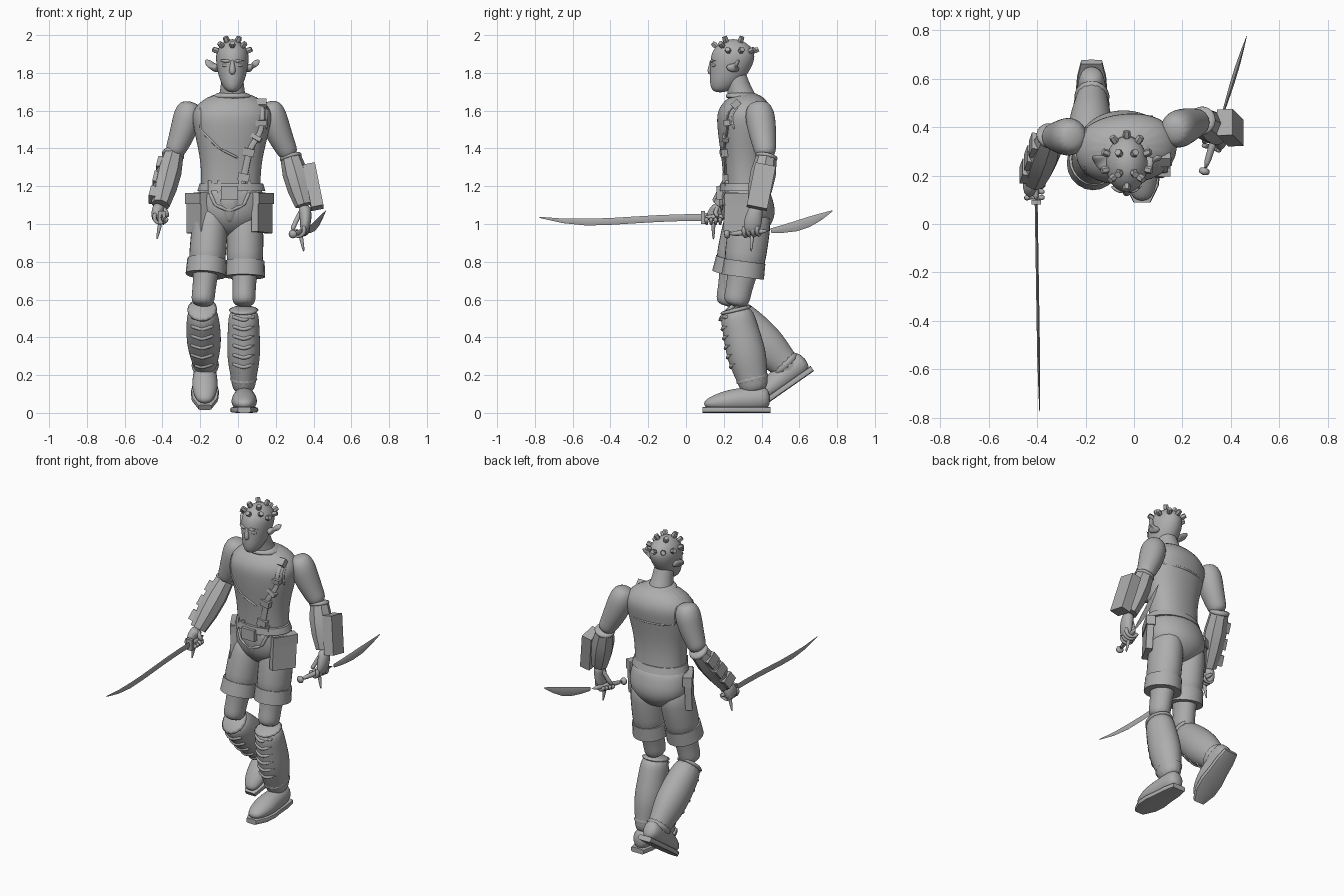
import bpy, bmesh, math
from mathutils import Vector, Matrix
from mathutils.bvhtree import BVHTree

cube = bpy.data.objects.get("Cube")
if cube:
    bpy.data.objects.remove(cube, do_unlink=True)

X, Y, Z = Vector((1, 0, 0)), Vector((0, 1, 0)), Vector((0, 0, 1))
colour = (.42, .42, .42, 1)
grey = bpy.data.materials.new("plain_grey")
grey.use_nodes = True
grey.diffuse_color = colour
grey.node_tree.nodes["Principled BSDF"].inputs["Base Color"].default_value = colour


def loft(name, centres, sizes, n=14, level=2, flat=False, side=X, square=1, phase=0):
    """Skin a closed shape through rings; sizes are (side radius, other radius)."""
    bm = bmesh.new()
    loops = []
    for i, (centre, (wide, deep)) in enumerate(zip(centres, sizes)):
        along = Z if flat else centres[min(i + 1, len(centres) - 1)] - centres[max(i - 1, 0)]
        along = along.normalized()
        ref = Y if abs(along.dot(side)) > .8 else side
        u = (ref - along * ref.dot(along)).normalized()
        v = along.cross(u)
        loop = []
        for k in range(n):
            angle = math.tau * k / n + phase
            c, s = (math.copysign(abs(f(angle)) ** square, f(angle)) for f in (math.cos, math.sin))
            loop.append(bm.verts.new(centre + u * c * wide + v * s * deep))
        loops.append(loop)
    for a, b in zip(loops, loops[1:]):
        for k in range(n):
            bm.faces.new((a[k], a[k - 1], b[k - 1], b[k]))
    bm.faces.new(loops[0])
    bm.faces.new(loops[-1])
    bmesh.ops.recalc_face_normals(bm, faces=bm.faces)
    mesh = bpy.data.meshes.new(name)
    bm.to_mesh(mesh)
    bm.free()
    mesh.materials.append(grey)
    mesh.shade_smooth()
    obj = bpy.data.objects.new(name, mesh)
    bpy.context.collection.objects.link(obj)
    if level:
        sub = obj.modifiers.new("smooth", 'SUBSURF')
        sub.levels = sub.render_levels = level
    else:
        mesh.set_sharp_from_angle(angle=math.radians(40))
    return obj


def between(a, b, t):
    return Vector(a).lerp(Vector(b), t)


def shape(name, start, end, radii, ratio=(1, 1), depth=None, bend=(0, 0, 0), skew=1, **options):
    """Evenly spaced rings from start to end, bowed sideways by bend."""
    centres, sizes = [], []
    for i, radius in enumerate(radii):
        t = i / (len(radii) - 1)
        centres.append(between(start, end, t) + Vector(bend) * math.sin(math.pi * t ** skew))
        sizes.append((radius, depth or radius * (ratio[0] + (ratio[1] - ratio[0]) * t)))
    return loft(name, centres, sizes, **options)


def block(name, start, end, wide, deep, side=X):
    root = math.sqrt(2)
    return shape(name, start, end, [wide / root] * 2, depth=deep / root,
                 n=4, level=0, side=side, phase=math.pi / 4)


def tube(name, points, radius, deep=None):
    return loft(name, [Vector(p) for p in points], [(radius, deep or radius)] * len(points), n=8, level=1)


def on_surface(obj, corners, front=True, steps=5):
    """Drop an (x, z) line onto the front or back of a part."""
    bpy.context.view_layer.update()
    tree = BVHTree.FromObject(obj, bpy.context.evaluated_depsgraph_get())
    toward = Y if front else -Y
    line = [Vector(a).lerp(Vector(b), i / steps) for a, b in zip(corners, corners[1:]) for i in range(steps)]
    line.append(Vector(corners[-1]))
    hits = [tree.ray_cast(Vector((p.x, 0, p.y)) - toward * 2, toward)[0] for p in line]
    return [h for h in hits if h]


# Torso, neck and collar
torso = shape("torso", (-.04, .32, 1.1), (-.03, .32, 1.7), [.16, .16, .16, .17, .19, .21, .22, .1],
              ratio=(.72, .68), bend=(0, -.015, 0), n=18, flat=True, side=Vector((1, .1, 0)), square=.9)
shape("neck", (-.03, .31, 1.62), (-.03, .25, 1.82), [.09, .07, .06, .06])
shape("collar", (-.03, .31, 1.66), (-.03, .29, 1.7), [.12, .1, .08], ratio=(.9, .9), n=20, level=1, flat=True)

# Vest seams and buckled chest strap
tube("vest_seam_front", on_surface(torso, [(-.2, 1.65), (-.2, 1.5), (-.1, 1.4), (0, 1.35)]), .007)
tube("vest_seam_back", on_surface(torso, [(-.2, 1.65), (-.2, 1.5), (.13, 1.5), (.13, 1.65)], False), .007)
tube("armhole_seam", on_surface(torso, [(.15, 1.65), (.15, 1.5)]), .007)
strap = on_surface(torso, [(.12, 1.65), (.12, 1.5), (.06, 1.4), (.02, 1.2)], steps=3)
tube("chest_strap", strap, .022, .008)
for a, b in zip(strap[::2], strap[1::2]):
    block("strap_buckle", a, between(a, b, .6), .06, .035)

# Head and face
crown = Vector((-.03, .25, 1.98))
head = shape("head", (-.03, .18, 1.695), crown, [.03, .06, .075, .085, .09, .08, .03],
             ratio=(1.33, 1.33), bend=(0, .025, 0), n=18, flat=True)
shape("nose", (-.03, .135, 1.87), (-.03, .13, 1.79), [.009, .012, .02, .014], n=10, flat=True)
for drop in (0, .014):
    lip = Vector((-.03, .148, 1.766 - drop))
    shape("lip", lip - X * .03, lip + X * .03, [.005, .008, .005], bend=(0, -.015, 0), n=8)
for s in (-1, 1):
    eye = Vector((-.03 + s * .037, .146, 1.84))
    out = Vector((s * .02, .008, 0))
    shape("eye", eye - out, eye + out, [.005, .012, .005], n=8)
    shape("brow", eye - out * 1.4 + Z * .022, eye + out * 1.4 + Z * .025, [.007, .011, .006],
          bend=(0, -.01, 0), n=8)
    shape("ear", (-.03 + s * .07, .24, 1.82), (-.03 + s * .143, .28, 1.87), [.038, .042, .028, .006],
          ratio=(.6, .6), bend=(0, 0, -.01), n=10)

# Skull studs: a crown ring, a brow row and a lower ring around the back
studs = [((k + .5) * math.tau / 4, 1.1) for k in range(4)]
studs += [(k * .9, .7) for k in (-1, 0, 1)]
studs += [(math.pi + k * .6, .4) for k in range(-3, 4)]
for turn, rise in studs:
    ray = Vector((math.sin(turn) * math.cos(rise), -math.cos(turn) * math.cos(rise), math.sin(rise)))
    foot = crown - Z * .105 + ray * Vector((.085, .115, .1)).lerp(Vector((.1, .1, .1)), 0).dot(
        Vector((abs(c) for c in ray)).normalized())
    foot = crown - Z * .105 + Vector((ray.x * .08, ray.y * .11, ray.z * .095))
    shape("skull_stud", foot, foot + ray * .035, [.012, .017, .014], n=6, level=0)


def hand(name, s, wrist, centre, grip):
    """Palm with fingers curled round a grip; s is the outer side."""
    grip = grip.normalized()
    out = grip.cross(Z).normalized()
    out = out if out.x * s > 0 else -out
    shape(name + "_palm", wrist, centre + out * .02 - Z * .02, [.035, .033, .03, .02],
          ratio=(1, 2), bend=out * .01)
    for i in range(4):
        knuckle = centre + grip * (i - 1.5) * .024
        arc = [math.pi * k / 4 for k in range(-1, 5)]
        tube(name + "_finger", [knuckle + (out * math.cos(a) - Z * math.sin(a)) * .036 for a in arc], .013)
    inner = centre - out * .035
    tube(name + "_thumb", [wrist, inner + Z * .025, inner - grip * .03], .014)
    shape(name + "_hook", centre - Z * .02, centre - Z * .12 + out * .02, [.014, .01, .005], n=8, level=1)


# Joints of the striding pose
right = dict(s=-1, shoulder=(-.25, .36, 1.65), elbow=(-.345, .36, 1.36), wrist=(-.41, .18, 1.1),
             palm=(-.41, .145, 1.035), grip=-Y, hip=(-.14, .33, 1.1), hem=(-.17, .25, .73),
             knee=(-.19, .22, .56), ankle=(-.17, .59, .19), heel=(-.175, .678, .222), pitch=35,
             boot=[.075, .09, .095, .09, .065, .055])
left = dict(s=1, shoulder=(.16, .38, 1.65), elbow=(.28, .425, 1.35), wrist=(.35, .375, 1.1),
            palm=(.33, .35, .97), grip=Vector((.3, 1, .1)), hip=(.04, .35, 1.1), hem=(.035, .3, .72),
            knee=(.03, .26, .56), ankle=(.03, .37, .1), heel=(.033, .448, 0), pitch=0,
            boot=[.08, .085, .09, .09, .07, .06])

for label, j in (("right", right), ("left", left)):
    s = j["s"]
    # Arm, forearm guard and hand
    shape(label + "_upper_arm", j["shoulder"], j["elbow"], [.05, .077, .076, .07, .06, .05],
          ratio=(1.05, 1.05), bend=(-s * .012, 0, 0))
    shape(label + "_forearm_guard", j["elbow"], j["wrist"], [.056, .068, .064, .049], n=8, level=0)
    shape(label + "_guard_rim", between(j["elbow"], j["wrist"], -.08), between(j["elbow"], j["wrist"], .04),
          [.058, .063, .06], level=1)
    hand(label + "_hand", s, Vector(j["wrist"]), Vector(j["palm"]), j["grip"])

    # Shorts leg with turned-up cuff, and the bare knee
    shape(label + "_shorts_leg", j["hip"], j["hem"], [.09, .1, .1, .1], ratio=(1.2, 1.1), level=1)
    shape(label + "_cuff", between(j["hip"], j["hem"], .78), j["hem"], [.105, .108], ratio=(1.05, 1.05),
          n=20, level=0)
    shape(label + "_knee", between(j["hip"], j["hem"], .8), j["knee"], [.075, .067, .062, .066],
          ratio=(1.2, 1.1))

    # Hip pocket with flap
    pocket = Vector((-.045 + s * .172, .285, 1.165))
    facing = Vector((s * .85, -.5, 0))
    block(label + "_pocket", pocket, pocket - Z * .21 - Y * .015, .04, .15, facing)
    block(label + "_pocket_flap", pocket, pocket - Z * .06, .055, .156, facing)

    # Boot with rim, ankle band and chevron lacing
    top, low = j["knee"], j["ankle"]
    boot = shape(label + "_boot", top, low, j["boot"], ratio=(1.1, 1.25))
    shape(label + "_boot_rim", top, between(top, low, .07), [.083, .09], ratio=(1.1, 1.1), level=1)
    shape(label + "_ankle_band", between(top, low, .76), between(top, low, .9), [.085, .074],
          ratio=(1.22, 1.22), level=1)
    for i in range(6):
        x, z = top[0], .49 - i * .05
        chevron = on_surface(boot, [(x - .06, z + .02), (x, z), (x + .06, z + .02)], steps=3)
        tube(label + "_boot_lace", chevron, .011)

    # Foot, shaped with the heel at the origin and then set down
    shoe = shape(label + "_shoe", (0, 0, .08), (0, -.355, .045), [.045, .06, .064, .072, .064, .035],
                 ratio=(1.3, .6), bend=(0, 0, .004))
    sole = shape(label + "_sole", (0, 0, .016), (0, -.36, .016), [.045, .06, .065, .075, .07, .035],
                 depth=.016, n=12, level=0, square=.4)
    place = Matrix.Translation(j["heel"]) @ Matrix.Rotation(math.radians(j["pitch"]), 4, 'X')
    for part in (shoe, sole):
        part.data.transform(place)

# Guard attachments
block("guard_box", (.375, .42, 1.31), (.42, .375, 1.085), .065, .11)
along = Vector(right["wrist"]) - Vector(right["elbow"])
for t in (.2, .5, .8):
    plate = between(right["elbow"], right["wrist"], t) - X * .045
    block("guard_plate", plate - along * .1, plate + along * .1, .05, .08)

# Long sword and short blade
shape("sword_blade", (-.404, .1, 1.035), (-.39, -.775, 1.035), [.006] * 6 + [.004, .001], ratio=(3, 3),
      bend=(0, 0, -.025), skew=2, n=4, level=0)
tube("sword_grip", [(-.406, .24, 1.04), (-.404, .08, 1.035)], .016)
block("sword_guard", (-.404, .1, 1.035), (-.404, .08, 1.035), .04, .07)
shape("short_blade", (.365, .45, .965), (.465, .775, 1.07), [.004, .007, .009, .009, .006, .001],
      ratio=(3, 3), bend=(0, 0, -.02), n=4, level=0)
pommel = Vector((.285, .2, .945))
tube("short_grip", [pommel, (.365, .46, .966)], .018)
tube("short_pommel", [pommel, pommel + left["grip"] * .035], .027)

# Seat of the shorts, belt and front pouch
seat = shape("shorts_seat", (-.04, .31, 1.21), (-.045, .335, .93), [.165, .185, .195, .17, .07],
             ratio=(.74, .76), bend=(0, .008, 0), n=18, flat=True)
shape("belt", (-.035, .31, 1.175), (-.035, .306, 1.215), [.18, .168], ratio=(.74, .74), n=24, level=0, flat=True)
block("buckle", (-.045, .18, 1.2), (-.045, .18, 1.13), .09, .035)
tube("front_flap_rim", on_surface(seat, [(-.15, 1.17), (-.12, 1.1), (-.045, 1.07), (.03, 1.1), (.06, 1.17)]), .01)
shape("front_pouch", (-.045, .195, 1.16), (-.045, .23, 1), [.06, .055, .025], ratio=(.4, .9), n=12)
for x in (-.15, -.1, .01, .06):
    loop = Vector((x, .19 + abs(x + .045) * .25, 1.23))
    block("belt_loop", loop, loop - Z * .07, .02, .02)
